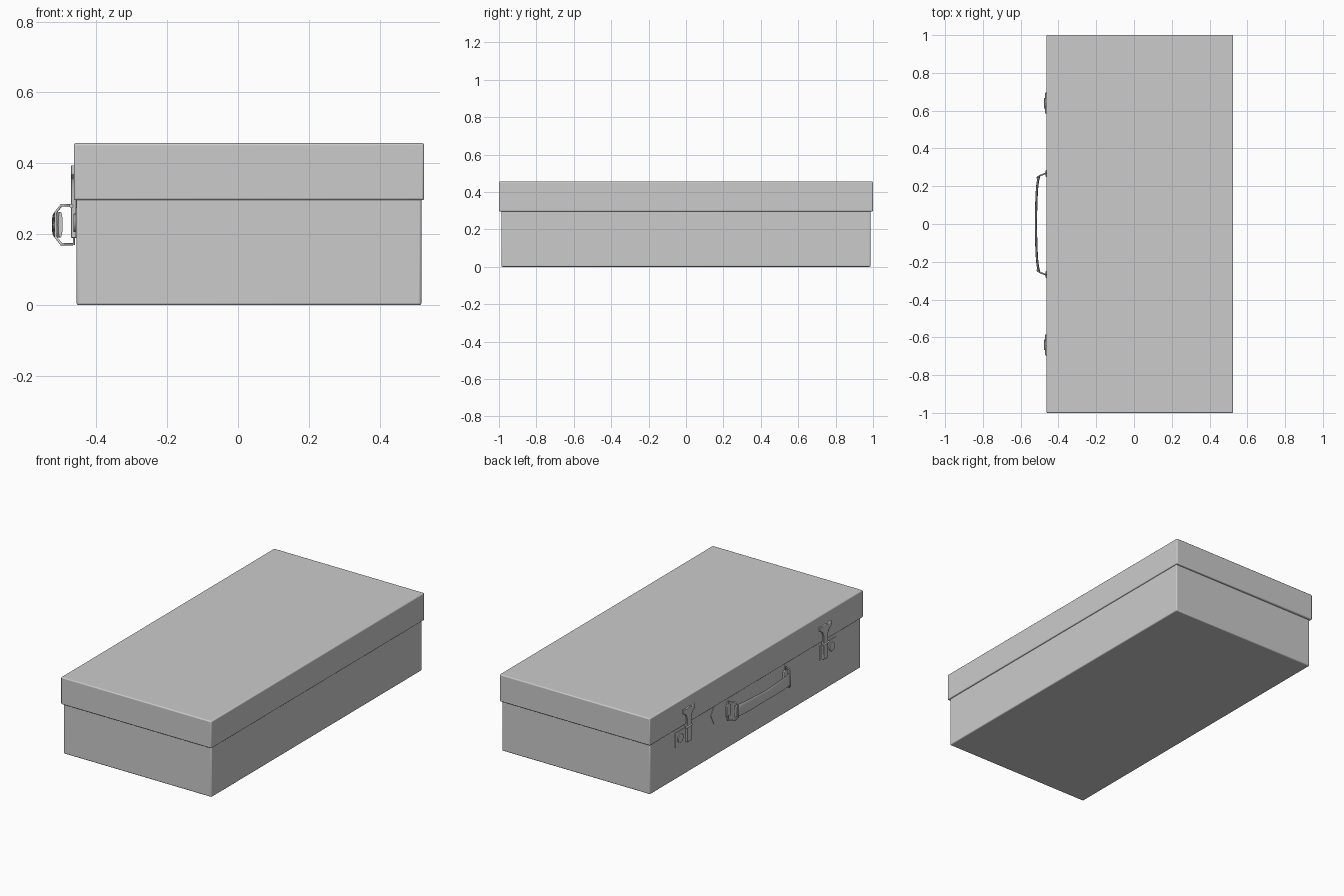
import bpy, bmesh, math
from mathutils import Vector

if "Cube" in bpy.data.objects:
    bpy.data.objects.remove(bpy.data.objects["Cube"])


def finish(name, bm, bevel=0.0, segments=2):
    bmesh.ops.recalc_face_normals(bm, faces=bm.faces)
    me = bpy.data.meshes.new(name)
    bm.to_mesh(me)
    bm.free()
    ob = bpy.data.objects.new(name, me)
    bpy.context.collection.objects.link(ob)
    bpy.ops.object.select_all(action='DESELECT')
    ob.select_set(True)
    bpy.context.view_layer.objects.active = ob
    if bevel:
        m = ob.modifiers.new("edge_bevel", 'BEVEL')
        m.width, m.segments = bevel, segments
    bpy.ops.object.shade_smooth_by_angle(angle=math.radians(40))
    return ob


def box(name, lo, hi, bevel):
    lo, hi = Vector(lo), Vector(hi)
    bm = bmesh.new()
    bmesh.ops.create_cube(bm, size=1)
    for v in bm.verts:
        v.co = Vector([(lo[i] + hi[i]) / 2 + v.co[i] * (hi[i] - lo[i]) for i in range(3)])
    return finish(name, bm, bevel, 3)


def plate(name, outline, x0, x1, bevel=0.0):
    # flat plate: (y, z) outline extruded along x
    bm = bmesh.new()
    f = bm.faces.new([bm.verts.new((x0, y, z)) for y, z in outline])
    r = bmesh.ops.extrude_face_region(bm, geom=[f])
    for v in r["geom"]:
        if isinstance(v, bmesh.types.BMVert):
            v.co.x = x1
    return finish(name, bm, bevel)


def disc(cy, cz, r, n=20):
    return [(cy + r * math.cos(2 * math.pi * i / n), cz + r * math.sin(2 * math.pi * i / n))
            for i in range(n)]


def wire(name, pts, radius, cyclic):
    cu = bpy.data.curves.new(name, 'CURVE')
    cu.dimensions = '3D'
    cu.bevel_depth, cu.bevel_resolution = radius, 2
    sp = cu.splines.new('POLY')
    sp.points.add(len(pts) - 1)
    for p, co in zip(sp.points, pts):
        p.co = (*co, 1)
    sp.use_cyclic_u = cyclic
    ob = bpy.data.objects.new(name, cu)
    bpy.context.collection.objects.link(ob)
    return ob


# case body and overhanging lid
box("case_body", (-0.455, -0.986, 0), (0.517, 0.986, 0.33), 0.006)
box("case_lid", (-0.463, -1.0, 0.296), (0.525, 1.0, 0.457), 0.006)

# backing plate with pointed ends behind the handle
plate("handle_backing", [(-0.42, 0.25), (-0.39, 0.295), (0.39, 0.295), (0.42, 0.25),
                         (0.39, 0.19), (-0.39, 0.19)], -0.45, -0.4575)

for s, side in ((1, "left"), (-1, "right")):
    # latch: base plate, hasp with flared head, lock disc and hinge pin
    def m(pts):
        return [(s * y, z) for y, z in pts]
    plate(f"latch_base_{side}", m([(0.60, 0.19), (0.755, 0.19), (0.755, 0.275), (0.60, 0.275)]),
          -0.45, -0.459)
    plate(f"latch_hasp_{side}", m([(0.62, 0.19), (0.66, 0.19), (0.66, 0.33), (0.67, 0.355),
                                   (0.695, 0.37), (0.695, 0.395), (0.665, 0.388), (0.64, 0.395),
                                   (0.615, 0.388), (0.585, 0.395), (0.585, 0.37), (0.61, 0.355),
                                   (0.62, 0.33)]), -0.455, -0.471, 0.002)
    plate(f"latch_lock_{side}", m(disc(0.71, 0.232, 0.026)), -0.455, -0.464, 0.002)
    wire(f"latch_pin_{side}", [(-0.47, s * 0.612, 0.28), (-0.47, s * 0.668, 0.28)], 0.006,
         False).data.use_fill_caps = True

    # handle ring and its mounting eye
    a, b, c = s * 0.27, s * 0.256, s * 0.245
    wire(f"handle_ring_{side}", [(-0.463, a, 0.172), (-0.463, a, 0.282), (-0.498, b, 0.282),
                                 (-0.514, c, 0.262), (-0.514, c, 0.192), (-0.498, b, 0.172)],
         0.004, True)
    plate(f"handle_mount_{side}", m([(0.25, 0.195), (0.285, 0.195), (0.285, 0.26), (0.25, 0.26)]),
          -0.455, -0.468, 0.003)

# bowed handle grip: rounded strap section swept along y
bm = bmesh.new()
rings = []
for i in range(25):
    t = -1 + i / 12
    x = -0.519 + 0.010 * t * t + 0.008 * abs(t) ** 10
    half = 0.037 - 0.006 * (1 - abs(t)) ** 2
    ring = []
    for k in range(14):
        ang = 2 * math.pi * k / 14
        cx, sz = math.cos(ang), math.sin(ang)
        ring.append(bm.verts.new((x + 0.006 * cx, 0.255 * t,
                                  0.227 + half * math.copysign(abs(sz) ** 0.7, sz))))
    rings.append(ring)
for p, q in zip(rings, rings[1:]):
    for k in range(14):
        bm.faces.new((p[k], p[k - 1], q[k - 1], q[k]))
bm.faces.new(rings[0])
bm.faces.new(rings[-1])
finish("handle_grip", bm)
